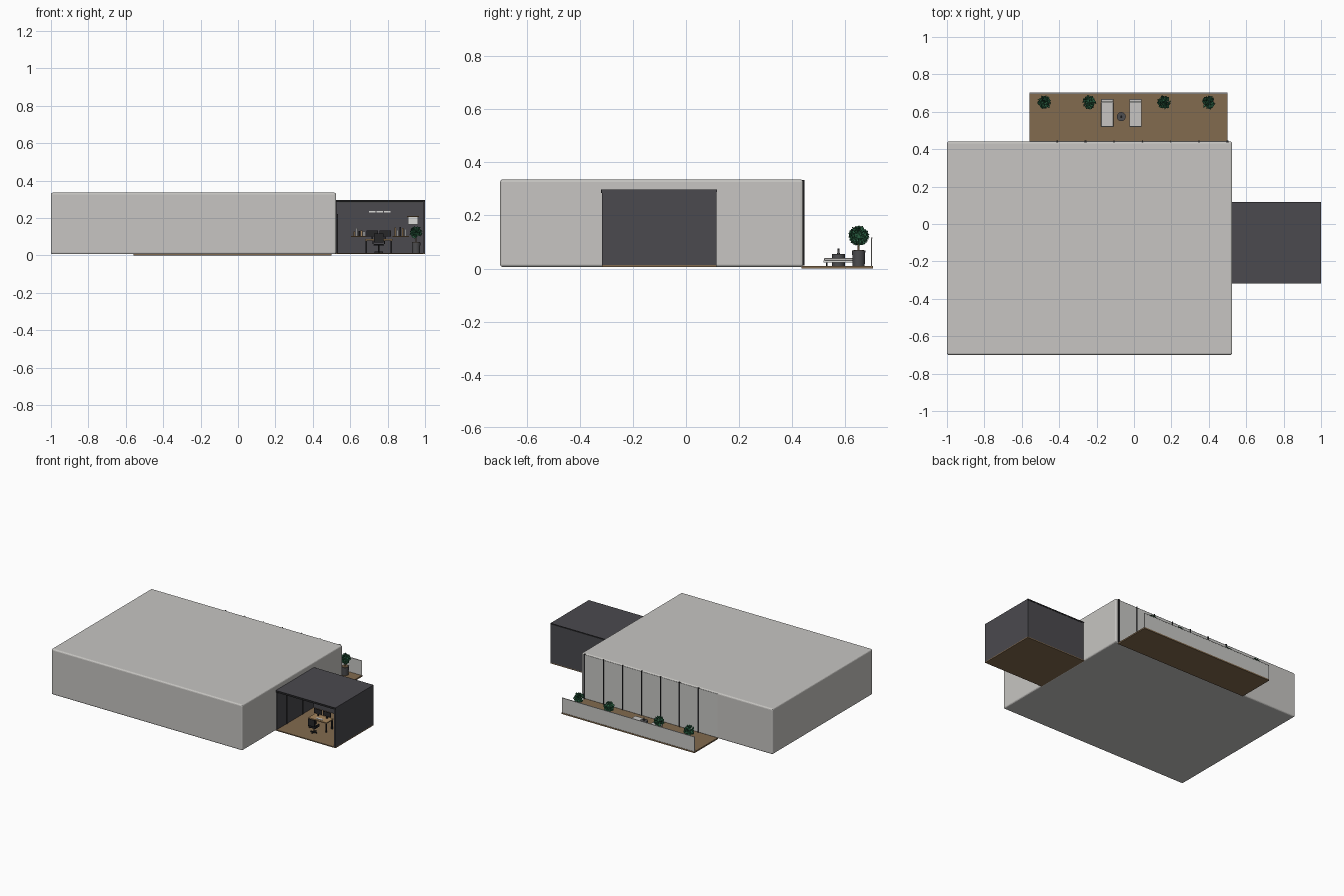
import bpy, bmesh, math, random
from mathutils import Vector, Matrix

random.seed(4)
if "Cube" in bpy.data.objects:
    bpy.data.objects.remove(bpy.data.objects["Cube"], do_unlink=True)


def material(name, r, g, b):
    m = bpy.data.materials.new(name)
    m.use_nodes = True
    m.diffuse_color = (r, g, b, 1)
    bsdf = next(n for n in m.node_tree.nodes if n.type == 'BSDF_PRINCIPLED')
    bsdf.inputs["Base Color"].default_value = (r, g, b, 1)
    return m


PLASTER = material("warm grey plaster", .57, .56, .54)
CHARCOAL = material("charcoal panel", .069, .067, .077)
WOOD = material("brown wood", .223, .145, .077)
BLACK = material("black metal", .02, .02, .022)
GLASS = material("pale glass", .58, .58, .56)
LEAF = material("leaf green", .025, .13, .06)
PLANTER = material("dark grey pot", .075, .075, .08)
WHITE = material("off white", .7, .7, .68)
OAK = material("light oak", .38, .24, .11)


def finish(name, bm, mat):
    mesh = bpy.data.meshes.new(name)
    bm.to_mesh(mesh)
    bm.free()
    mesh.materials.append(mat)
    ob = bpy.data.objects.new(name, mesh)
    bpy.context.collection.objects.link(ob)
    return ob


def box(name, x, y, z, mat, bevel=0):
    """Box from three (min, max) ranges."""
    bm = bmesh.new()
    bmesh.ops.create_cube(bm, size=1)
    for v in bm.verts:
        v.co = [a + (b - a) * (c + .5) for (a, b), c in zip((x, y, z), v.co)]
    ob = finish(name, bm, mat)
    if bevel:
        mod = ob.modifiers.new("soft edge", 'BEVEL')
        mod.width, mod.segments = bevel, 3
    return ob


def tube(name, x, y, z, r, mat, r_top=None, sides=20):
    """Upright cylinder or cone between two heights."""
    bm = bmesh.new()
    bmesh.ops.create_cone(bm, cap_ends=True, segments=sides, radius1=r,
                          radius2=r if r_top is None else r_top, depth=z[1] - z[0])
    bmesh.ops.translate(bm, verts=bm.verts, vec=(x, y, sum(z) / 2))
    ob = finish(name, bm, mat)
    for p in ob.data.polygons:
        p.use_smooth = abs(p.normal.z) < .9
    return ob


def foliage(name, x, y, z, r):
    """Leafy ball made of folded leaves around a small core."""
    bm = bmesh.new()
    bmesh.ops.create_icosphere(bm, subdivisions=1, radius=r * .62)
    for _ in range(70):
        out = Vector([random.gauss(0, 1) for _ in range(3)]).normalized()
        side = out.orthogonal().normalized()
        side.rotate(Matrix.Rotation(random.uniform(0, math.tau), 3, out))
        bend = out.cross(side)
        base = out * r * .45
        tip = out * r * random.uniform(.9, 1.1) + bend * r * .45
        mid = out * r * .88
        ring = [bm.verts.new(c) for c in
                (base, mid + side * r * .25, tip, mid - side * r * .25)]
        bm.faces.new((ring[0], ring[1], ring[2]))
        bm.faces.new((ring[0], ring[2], ring[3]))
    bmesh.ops.translate(bm, verts=bm.verts, vec=(x, y, z))
    return finish(name, bm, LEAF)


def potted_plant(name, x, y, r=.025):
    tube(name + "_pot", x, y, (.01, .068), r * .9, PLANTER, r)
    tube(name + "_soil", x, y, (.066, .07), r * .8, WOOD)
    tube(name + "_stem", x, y, (.06, .11), r * .15, WOOD, sides=8)
    foliage(name + "_leaves", x, y, .123, r * 1.4)


# Main building
box("main_building", (-1, .525), (-.7, .441), (.006, .335), PLASTER, .01)

# Glazed wall facing the terrace
box("window_wall", (-.56, .503), (.43, .4425), (.013, .328), GLASS)
for i in range(7):
    mx = .5 - i * .1517
    w = .005 if i in (0, 5, 6) else .0025
    box("window_mullion", (mx - w, mx + w), (.435, .446), (.011, .333), BLACK)

# Terrace deck and glass railing
box("terrace_deck", (-.56, .5), (.435, .703), (0, .01), WOOD)
box("railing_panel", (-.56, .5), (.697, .701), (.004, .113), GLASS)
box("railing_cap", (-.56, .5), (.696, .702), (.113, .116), PLASTER)
for i, px in enumerate((-.48, -.24, .16, .4)):
    potted_plant("terrace_plant_%d" % i, px, .65)

# Sun loungers
for lx in (-.143, .008):
    x = (lx - .033, lx + .033)
    box("lounger_base", x, (.518, .668), (.022, .03), WHITE)
    box("lounger_cushion", x, (.52, .65), (.03, .04), PLASTER, .003)
    box("lounger_headrest", x, (.652, .668), (.03, .058), PLASTER, .003)
    for s in (-1, 1):
        for ly in (.53, .655):
            tube("lounger_leg", lx + s * .026, ly, (.01, .024), .003, BLACK, sides=8)

# Round side table with a bottle
tube("side_table", -.068, .574, (.01, .055), .024, PLANTER)
tube("side_table_bottle", -.068, .574, (.055, .076), .005, PLANTER, .003, 12)

# Open-fronted study wing
box("study_floor", (.52, 1), (-.317, .115), (.006, .013), WOOD)
box("study_roof", (.52, 1), (-.317, .115), (.288, .297), CHARCOAL)
box("study_side_wall", (.99, 1), (-.317, .115), (.011, .29), CHARCOAL)
box("study_back_wall", (.52, 1), (.105, .115), (.011, .29), CHARCOAL)
box("study_inner_wall", (.523, .53), (-.31, .11), (.013, .29), CHARCOAL)
box("roof_trim_front", (.525, 1), (-.319, -.315), (.284, .297), BLACK)
box("roof_trim_back", (.525, 1), (.113, .117), (.288, .297), BLACK)
box("ceiling_light", (.54, .985), (-.3, -.295), (.282, .286), WHITE)
for i in range(3):
    box("wall_light", (.7 + i * .04, .735 + i * .04), (.1, .106), (.229, .237), WHITE)
for y in (-.2, -.02):
    box("inner_door_frame", (.528, .534), (y - .004, y + .004), (.013, .22), BLACK)

# Wall shelves with books and boxes
for x0, x1 in ((.605, .688), (.825, .915)):
    box("wall_shelf", (x0, x1), (.06, .105), (.098, .104), OAK)
    for i in range(5):
        bx = x0 + .012 + i * .013
        top = .104 + random.uniform(.02, .05)
        box("shelf_book", (bx, bx + .009), (.07, .1), (.104, top), (OAK, WHITE, BLACK)[i % 3])

# Desk, screens and keyboard
box("desk_top", (.68, .825), (-.17, -.09), (.079, .086), OAK)
for dx in (.686, .819):
    for dy in (-.163, -.097):
        box("desk_leg", (dx - .004, dx + .004), (dy - .004, dy + .004), (.013, .079), BLACK)
for sx in (.717, .787):
    box("screen", (sx - .031, sx + .031), (-.112, -.108), (.1, .132), BLACK)
    box("screen_stand", (sx - .004, sx + .004), (-.114, -.106), (.086, .1), BLACK)
box("keyboard", (.73, .78), (-.155, -.14), (.086, .089), WHITE)

# Swivel chair
box("chair_seat", (.725, .78), (-.235, -.185), (.052, .06), BLACK, .003)
box("chair_back", (.727, .778), (-.24, -.234), (.068, .118), BLACK, .002)
for ax in (.721, .784):
    box("chair_arm", (ax - .003, ax + .003), (-.23, -.195), (.06, .078), BLACK)
tube("chair_post", .7525, -.21, (.02, .054), .004, BLACK, sides=10)
for span in ((.024, .003), (.003, .024)):
    box("chair_foot", (.7525 - span[0], .7525 + span[0]),
        (-.21 - span[1], -.21 + span[1]), (.013, .02), BLACK)

# Picture ledge and plant in the corner
box("picture_panel", (.908, .962), (.096, .105), (.165, .205), WHITE)
box("picture_ledge", (.904, .968), (.085, .105), (.205, .211), OAK)
potted_plant("study_plant", .952, -.05, .023)
